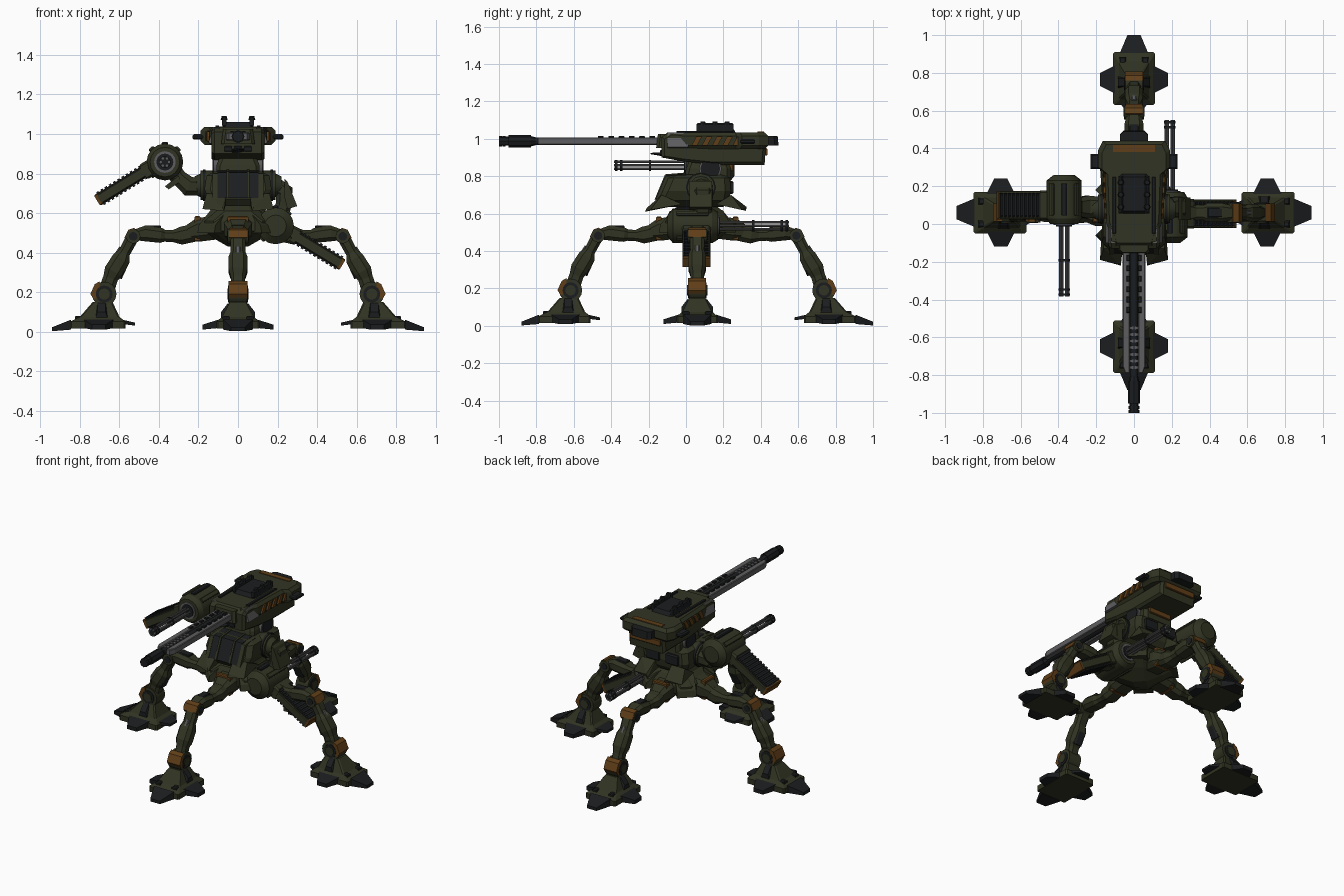
import bpy, bmesh
from math import pi, cos, sin, atan2, hypot, radians
from mathutils import Matrix, Vector

if "Cube" in bpy.data.objects:
    bpy.data.objects.remove(bpy.data.objects["Cube"])

def material(name, rgb):
    m = bpy.data.materials.new(name)
    m.diffuse_color = (*rgb, 1)
    m.use_nodes = True
    m.node_tree.nodes["Principled BSDF"].inputs["Base Color"].default_value = m.diffuse_color
    return m

OLIVE = material("olive", (.030, .034, .016))
DARK = material("dark", (.011, .012, .013))
RUST = material("rust", (.115, .048, .009))
STEEL = material("steel", (.11, .11, .115))
ID = Matrix.Identity(4)
T = lambda x, y, z: Matrix.Translation((x, y, z))
R = lambda a, ax: Matrix.Rotation(a, 4, ax)

def add(name, bm, mat, M=ID, smooth=False):
    bmesh.ops.recalc_face_normals(bm, faces=bm.faces)
    me = bpy.data.meshes.new(name)
    bm.to_mesh(me)
    bm.free()
    me.transform(M)
    me.materials.append(mat)
    if smooth:
        for p in me.polygons:
            p.use_smooth = True
        me.set_sharp_from_angle(angle=radians(35))
    ob = bpy.data.objects.new(name, me)
    bpy.context.collection.objects.link(ob)

def rings(name, loops, mat, M=ID, smooth=False):
    """Skin a list of equal-length point loops and cap both ends."""
    bm = bmesh.new()
    vs = [[bm.verts.new(p) for p in lp] for lp in loops]
    n = len(vs[0])
    for a, b in zip(vs, vs[1:]):
        for i in range(n):
            bm.faces.new((a[i], a[(i + 1) % n], b[(i + 1) % n], b[i]))
    bm.faces.new(vs[0])
    bm.faces.new(vs[-1])
    add(name, bm, mat, M, smooth)

def prism(name, pts, axis, lo, hi, mat, c=0, M=ID):
    """Extrude a 2D profile along an axis; c chamfers both ends."""
    us, vs = [p[0] for p in pts], [p[1] for p in pts]
    mu, mv = (min(us) + max(us)) / 2, (min(vs) + max(vs)) / 2
    ku, kv = 1 - 2 * c / (max(us) - min(us)), 1 - 2 * c / (max(vs) - min(vs))
    small = [(mu + (u - mu) * ku, mv + (v - mv) * kv) for u, v in pts]
    put = {'x': lambda u, v, w: (w, u, v), 'y': lambda u, v, w: (u, w, v), 'z': lambda u, v, w: (u, v, w)}[axis]
    levels = [(small, lo), (pts, lo + c), (pts, hi - c), (small, hi)] if c else [(pts, lo), (pts, hi)]
    rings(name, [[put(u, v, w) for u, v in ps] for ps, w in levels], mat, M)

def box(name, ctr, size, mat, c=0, M=ID):
    a, b, h = (s / 2 for s in size)
    prism(name, [(-a, -b), (a, -b), (a, b), (-a, b)], 'z', -h, h, mat, c, M @ T(*ctr))

def cyl(name, p0, p1, r, mat, r2=None, n=20, M=ID):
    p0, p1 = Vector(p0), Vector(p1)
    q = (p1 - p0).to_track_quat('Z', 'Y')
    loops = [[p + q @ Vector((rr * cos(2 * pi * i / n), rr * sin(2 * pi * i / n), 0)) for i in range(n)]
             for p, rr in ((p0, r), (p1, r if r2 is None else r2))]
    rings(name, loops, mat, M, True)

def hull(name, pts, mat, M=ID):
    bm = bmesh.new()
    for p in pts:
        bm.verts.new(p)
    bmesh.ops.convex_hull(bm, input=bm.verts)
    add(name, bm, mat, M)

def stack(name, levels, mat, k=.02, M=ID):
    """Levels of (z, x0, x1, y0, y1) rectangles with cut corners."""
    rings(name, [[(a + k, c, z), (b - k, c, z), (b, c + k, z), (b, d - k, z), (b - k, d, z), (a + k, d, z),
                  (a, d - k, z), (a, c + k, z)] for z, a, b, c, d in levels], mat, M)

def beam(name, path, mat, M=ID):
    """Eight-sided limb through (x, z, half thickness, half width)."""
    loops = []
    for i, (x, z, t, w) in enumerate(path):
        a, b = path[max(i - 1, 0)], path[min(i + 1, len(path) - 1)]
        L = hypot(b[0] - a[0], b[1] - a[1])
        nx, nz = -(b[1] - a[1]) / L * t, (b[0] - a[0]) / L * t
        loops.append([(x + nx * u, w * v, z + nz * u) for u, v in
                      ((1, .6), (.5, 1), (-.5, 1), (-1, .6), (-1, -.6), (-.5, -1), (.5, -1), (1, -.6))])
    rings(name, loops, mat, M)

# four legs around the pelvis, each built pointing along +x
for i in range(4):
    M = T(0, .06, 0) @ R(i * pi / 2, 'Z')
    beam("hip", [(.08, .53, .06, .075), (.2, .515, .06, .07), (.25, .50, .04, .05)], OLIVE, M)
    box("hip_band", (.205, 0, .52), (.03, .105, .13), RUST, .006, M)
    beam("upper_leg", [(.22, .50, .045, .05), (.29, .485, .045, .055), (.33, .483, .03, .04), (.37, .485, .03, .04),
                       (.39, .487, .038, .05), (.47, .497, .04, .05), (.51, .49, .03, .04), (.54, .48, .03, .04)], OLIVE, M)
    box("upper_leg_plate", (.43, 0, .53), (.08, .05, .014), DARK, .004, M)
    cyl("knee_joint", (.53, -.052, .482), (.53, .052, .482), .036, OLIVE, M=M)
    cyl("knee_cap", (.53, -.056, .482), (.53, .056, .482), .022, DARK, M=M)
    hull("knee_band", [(x, w, z) for w in (-.046, .046) for x, z in
                       ((.515, .51), (.525, .525), (.555, .515), (.575, .475), (.55, .47))], RUST, M)
    beam("lower_leg", [(.535, .475, .032, .04), (.575, .40, .03, .037), (.59, .37, .046, .047), (.63, .305, .048, .047),
                       (.645, .27, .038, .036), (.672, .19, .04, .036)], OLIVE, M)
    beam("shin_strip", [(.592, .425, .01, .012), (.637, .355, .012, .012)], STEEL, M)
    beam("calf_plate", [(.565, .345, .012, .03), (.60, .27, .012, .03)], DARK, M)
    cyl("ankle_joint", (.677, -.045, .19), (.677, .045, .19), .062, OLIVE, n=16, M=M)
    cyl("ankle_ring", (.677, -.05, .19), (.677, .05, .19), .043, DARK, n=16, M=M)
    cyl("ankle_cap", (.677, -.054, .19), (.677, .054, .19), .028, OLIVE, n=16, M=M)
    hull("ankle_guard", [(x, w, z) for w in (-.048, .048) for x, z in
                         ((.70, .255), (.725, .24), (.747, .19), (.73, .165), (.70, .17))], RUST, M)
    # foot and its four toes
    stack("foot", [(.015, .57, .85, -.11, .11), (.05, .57, .85, -.11, .11), (.075, .60, .80, -.08, .08),
                   (.15, .635, .735, -.042, .042)], OLIVE, .008, M)
    for s in (-1, 1):
        hull("foot_rib", [(.66, s * .085, .07), (.72, s * .085, .07), (.67, s * .05, .145), (.71, s * .05, .145),
                          (.67, s * .085, .10), (.71, s * .085, .10), (.66, s * .03, .1), (.72, s * .03, .1)], DARK, M)
        box("toe_block", (.79, s * .06, .065), (.07, .035, .03), DARK, .006, M)
    for a, base, tip, z0, z1 in ((0, .14, .235, .002, .022), (pi / 2, .10, .18, .01, .035),
                                 (pi, .12, .185, .03, .045), (-pi / 2, .10, .18, .01, .035)):
        hull("toe", [(base, s * .075, z) for s in (-1, 1) for z in (z0 + .008, .06)] +
             [(tip, s * .035, z) for s in (-1, 1) for z in (z0, z1)], DARK, M @ T(.705, 0, 0) @ R(a, 'Z'))

# pelvis and waist
stack("pelvis", [(.43, -.05, .05, .01, .11), (.47, -.12, .12, -.06, .18), (.51, -.17, .17, -.11, .23),
                 (.56, -.17, .17, -.11, .23), (.61, -.11, .11, -.09, .20), (.635, -.10, .10, -.05, .17)], OLIVE, .045)
cyl("waist", (0, .06, .60), (0, .06, .67), .10, DARK)
for a in range(4):
    M = T(0, .06, 0) @ R(pi / 4 + a * pi / 2, 'Z')
    hull("pelvis_guard", [(r, w, z) for w in (-.06, .06) for r, z in ((.13, .62), (.22, .54), (.23, .50), (.15, .50))], OLIVE, M)

# torso with canopy and skirts
stack("torso", [(.635, -.09, .09, -.12, .20), (.67, -.15, .15, -.15, .23), (.72, -.17, .17, -.125, .24),
                (.79, -.16, .16, -.095, .235), (.81, -.12, .12, -.07, .20)], OLIVE, .03)
hull("canopy", [(s * .105, y, z) for s in (-1, 1) for y, z in ((-.16, .675), (-.105, .805), (0, .815), (0, .675))], DARK)
for s in (-1, 1):
    hull("canopy_frame", [(s * x, y, z) for x in (.045, .058) for y, z in ((-.168, .675), (-.112, .81), (0, .82), (0, .675))], OLIVE)
    hull("canopy_post", [(s * x, y, z) for x in (.105, .13) for y, z in ((-.165, .67), (-.11, .80), (0, .81), (0, .67))], OLIVE)
    hull("front_skirt", [(s * x, y, z) for x, y, z in ((.06, -.13, .70), (.16, -.13, .70), (.07, -.22, .61), (.18, -.19, .62),
                         (.06, -.02, .65), (.17, -.02, .65), (.08, -.21, .63))], OLIVE)
    hull("rear_skirt", [(s * x, y, z) for x, y, z in ((.06, .24, .70), (.16, .24, .70), (.06, .32, .615), (.18, .30, .62),
                        (.06, .16, .65), (.17, .16, .65), (.07, .325, .635))], OLIVE)
    box("rear_vent", (s * .07, .24, .74), (.09, .03, .07), DARK, .008)
    # shoulder drum
    cyl("shoulder", (s * .13, .08, .74), (s * .19, .08, .74), .075, OLIVE, n=12)
    cyl("shoulder_ring", (s * .165, .08, .74), (s * .178, .08, .74), .08, DARK, n=12)
    cyl("shoulder_cap", (s * .19, .08, .74), (s * .22, .08, .74), .06, OLIVE, r2=.045, n=12)

# neck mount
stack("neck", [(.79, -.11, .11, -.01, .24), (.84, -.11, .11, 0, .24), (.89, -.09, .09, .02, .22)], OLIVE)
cyl("neck_ring", (-.125, .13, .84), (.125, .13, .84), .06, STEEL)
cyl("neck_pivot", (-.13, .13, .84), (.13, .13, .84), .052, DARK)
box("neck_band", (0, .24, .85), (.16, .02, .045), RUST, .004)

# turret hull: side profile core plus wider upper shoulders
prism("turret", [(-.13, .90), (-.13, 1.01), (-.09, 1.035), (.41, 1.02), (.43, 1.0), (.42, .86), (.15, .86), (-.02, .88)],
      'x', -.135, .135, OLIVE, .015)
prism("turret_deck", [(-.10, -.12), (.10, -.12), (.145, 0), (.155, .27), (.19, .30), (.19, .39), (.165, .44), (-.165, .44),
                      (-.19, .39), (-.19, .30), (-.155, .27), (-.145, 0)], 'z', .945, 1.035, OLIVE, .02)
box("deck_band", (0, .40, 1.034), (.22, .035, .01), RUST)
box("rear_band", (0, .425, .93), (.22, .02, .04), RUST, .004)
stack("rear_block", [(.965, -.075, .075, .40, .495), (1.015, -.075, .075, .40, .49)], DARK, .02)
stack("roof_hump", [(1.025, -.085, .085, .05, .27), (1.06, -.07, .07, .07, .25)], DARK, .015)
for s in (-1, 1):
    box("roof_fin", (s * .07, .155, 1.06), (.022, .20, .05), DARK, .008)
    for y in (.09, .155, .22):
        cyl("roof_stud", (s * .07, y, 1.07), (s * .07, y, 1.092), .018, DARK, r2=.012, n=8)
    box("side_pod", (s * .19, .33, .985), (.08, .08, .028), DARK, .008)
    box("roof_panel", (s * .105, .10, 1.037), (.02, .30, .012), DARK, .003)
    hull("front_cheek", [(s * x, y, z) for x, z in ((.10, 1.03), (.125, 1.035), (.15, .955), (.125, .95)) for y in (-.10, .01)], STEEL)
    box("front_lamp", (s * .05, -.13, .925), (.04, .02, .028), DARK, .004)
    for k in range(5):
        y = .03 + k * .055
        hull("side_stripe", [(s * x, y + d, z) for x in (.13, .157 + .002 * k) for d, z in
                             ((0, .965), (.03, .965), (.055, 1.012), (.025, 1.012))], RUST)
box("front_lamp_centre", (0, -.13, .925), (.04, .02, .028), DARK, .004)
hull("chin_spike", [(-.05, -.03, .89), (.05, -.03, .89), (-.05, -.06, .93), (.05, -.06, .93), (-.02, -.19, .918), (.02, -.19, .925)], DARK)

# main cannon
Z = .987
stack("cannon_mantle", [(.95, -.085, .085, -.16, -.08), (1.025, -.075, .075, -.15, -.08)], OLIVE, .015)
cyl("cannon_core", (0, -.1, Z), (0, -.82, Z), .021, DARK, n=12)
for s in (-1, 1):
    prism("cannon_rail", [(s * .022, -.10), (s * .06, -.10), (s * .06, -.755), (s * .045, -.79), (s * .022, -.79)],
          'z', .967, 1.007, STEEL, .004)
    for k in range(6):
        box("rail_lug", (s * .03, -.18 - k * .055, 1.008), (.018, .03, .016), DARK, .003)
for k in range(7):
    box("cannon_vent", (0, -.55 - k * .035, 1.0), (.04, .016, .014), STEEL)
cyl("muzzle_neck", (0, -.79, Z), (0, -.84, Z), .018, DARK, r2=.030, n=8)
cyl("muzzle", (0, -.83, Z), (0, -.95, Z), .033, DARK, n=8)
for y in (-.97, -.99):
    cyl("muzzle_ring", (0, y - .01, Z), (0, y + .006, Z), .029, DARK, n=8)
cyl("muzzle_tip", (0, -.95, Z), (0, -.99, Z), .024, DARK, n=8)

def gatling(cx, cz, back, face, tip, start, end, ymag):
    """Rotary gun: drum from back to face, barrels to tip, ribbed magazine."""
    d = 1 if tip > face else -1
    P = lambda y: (cx, y, cz)
    cyl("gun_drum", P(back + d * .03), P(face - d * .03), .093, OLIVE, n=16)
    cyl("gun_drum_front", P(face - d * .03), P(face), .093, OLIVE, r2=.075, n=16)
    cyl("gun_drum_rear", P(back + d * .03), P(back), .093, OLIVE, r2=.055, n=16)
    cyl("gun_socket", P(face - d * .01), P(face + d * .006), .055, STEEL, n=16)
    cyl("gun_socket_inner", P(face), P(face + d * .012), .043, DARK, n=16)
    for a in (45, 90, 135, 225, 315):
        box("drum_rib", (.093, (back + face) / 2, 0), (.018, .17, .032), DARK if a == 90 else OLIVE, .005,
            T(cx, 0, cz) @ R(-radians(a), 'Y'))
    for k in range(6):
        x, z = cx + .021 * cos(k * pi / 3), cz + .021 * sin(k * pi / 3)
        cyl("gun_barrel", (x, face, z), (x, tip, z), .0065, STEEL, n=8)
    for f, w in ((.5, .012), (.9, .012), (.97, .012)):
        y = face + (tip - face) * f
        cyl("barrel_clamp", P(y - w / 2), P(y + w / 2), .030, DARK, n=12)
    dx, dz = end[0] - start[0], end[1] - start[1]
    L, M = hypot(dx, dz), T(start[0], ymag, start[1]) @ R(atan2(-dz, dx), 'Y')
    box("magazine", (L / 2, 0, 0), (L, .12, .062), DARK, .006, M)
    for k in range(12):
        box("magazine_rib", (.07 + (L - .09) * k / 11, 0, 0), (.013, .13, .076), DARK, 0, M)
    for s in (-1, 1):
        box("magazine_rail", (L * .55, s * .068, 0), (L * .85, .014, .05), OLIVE, .004, M)
    box("magazine_cap", (L - .006, 0, 0), (.02, .15, .062), RUST, .005, M)
    box("magazine_feed", (.06, 0, 0), (.07, .155, .085), OLIVE, .01, M)

gatling(-.37, .858, .26, 0, -.385, (-.40, .855), (-.71, .665), .10)
gatling(.19, .535, -.10, .17, .55, (.22, .525), (.525, .34), .055)

# raised arm on -x, lowered arm on +x
A = T(0, .09, 0)
beam("raised_arm", [(-.19, .735, .045, .055), (-.25, .735, .05, .06), (-.30, .78, .04, .05), (-.35, .84, .05, .05)], OLIVE, A)
hull("elbow_plate", [(x, y, z) for y in (-.06, .06) for x, z in ((-.37, .735), (-.35, .72), (-.29, .76), (-.30, .79))], OLIVE, A)
beam("lowered_arm", [(.19, .735, .045, .05), (.235, .71, .045, .055), (.23, .64, .04, .05), (.20, .56, .05, .05)], OLIVE, A)
hull("arm_guard", [(x, y, z) for y in (-.07, .05) for x, z in ((.235, .775), (.25, .76), (.285, .67), (.30, .635), (.25, .62), (.235, .68))], OLIVE, A)
